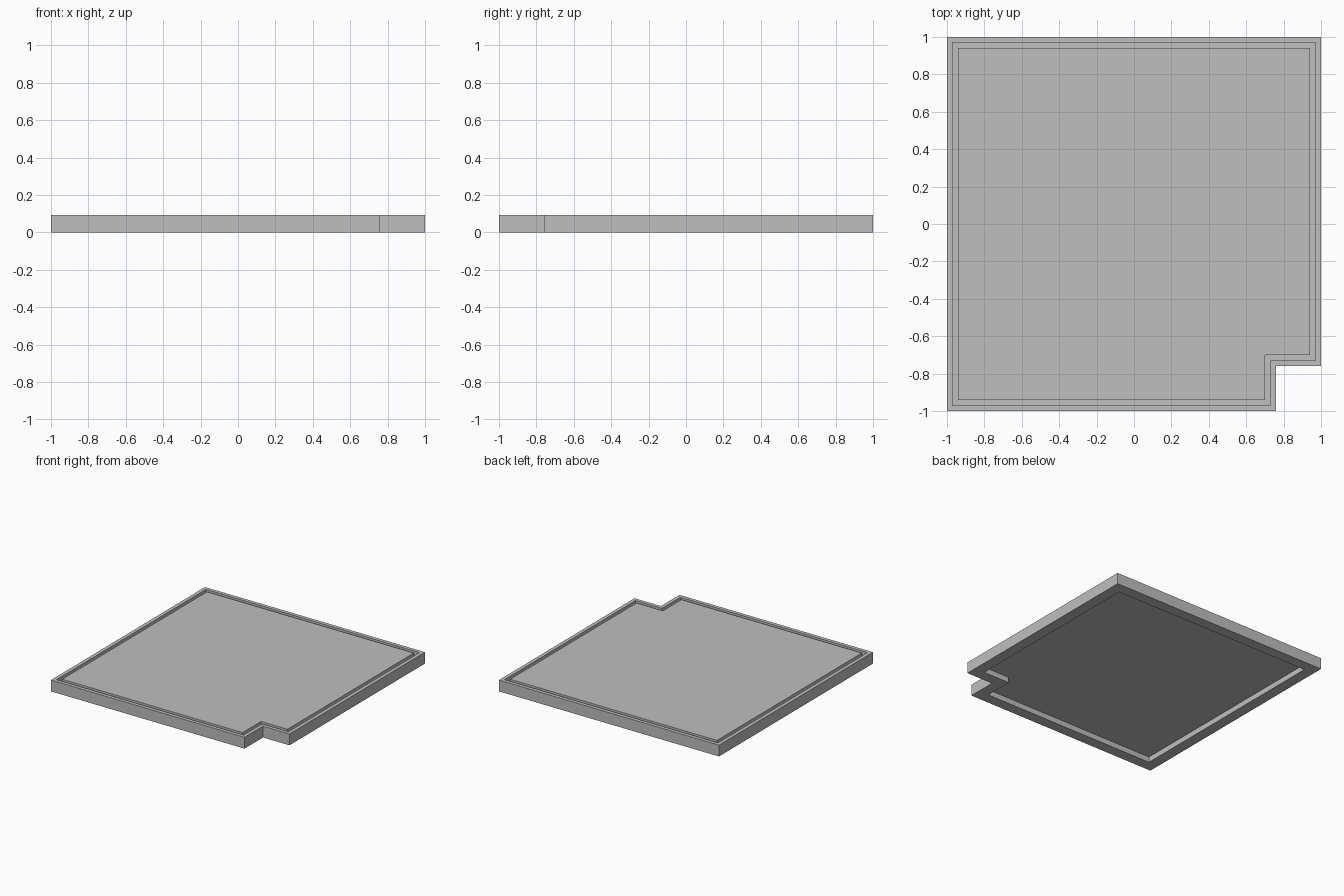
import bpy
import bmesh

cube = bpy.data.objects.get("Cube")
if cube:
    bpy.data.objects.remove(cube, do_unlink=True)

HEIGHT = 0.093
NOTCH = 0.76


def outline(inset):
    """Square with a notched front left corner, moved inwards by inset."""
    a, n = 1 - inset, NOTCH - inset
    return [(-a, -a), (n, -a), (n, -n), (a, -n), (a, a), (-a, a)]


# Cross-section from the underside recess, round the edge, to the top panel
section = [
    (0.09, 0.045), (0.09, 0),           # underside recess wall
    (0, 0), (0, HEIGHT),                # outer wall
    (0.03, HEIGHT), (0.03, 0.055),      # rim and groove
    (0.06, 0.055), (0.06, HEIGHT),      # raised top panel
]

bm = bmesh.new()
loops = [[bm.verts.new((x, y, z)) for x, y in outline(inset)] for inset, z in section]
for low, high in zip(loops, loops[1:]):
    for i in range(len(low)):
        j = (i + 1) % len(low)
        bm.faces.new((low[i], low[j], high[j], high[i]))
bm.faces.new(loops[0][::-1])
bm.faces.new(loops[-1])
bmesh.ops.recalc_face_normals(bm, faces=bm.faces)

mesh = bpy.data.meshes.new("notched_lid")
bm.to_mesh(mesh)
bm.free()
lid = bpy.data.objects.new("notched_lid", mesh)
bpy.context.collection.objects.link(lid)

# Plain grey
grey = bpy.data.materials.new("light_grey")
grey.use_nodes = True
colour = (0.52, 0.52, 0.52, 1)
grey.diffuse_color = colour
grey.node_tree.nodes["Principled BSDF"].inputs["Base Color"].default_value = colour
mesh.materials.append(grey)
